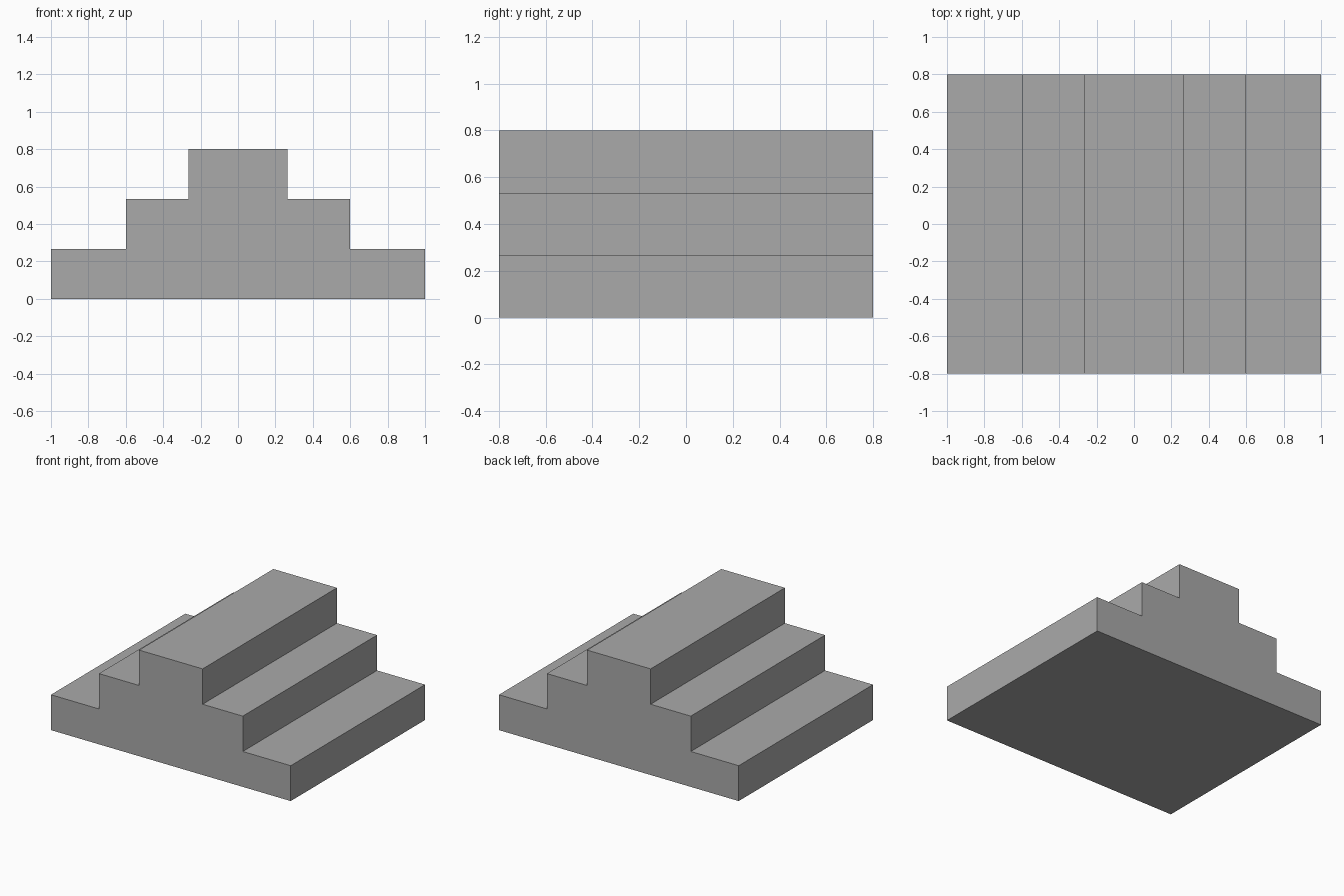
import bpy
import bmesh

if "Cube" in bpy.data.objects:
    bpy.data.objects.remove(bpy.data.objects["Cube"])

# Single grey finish
grey = bpy.data.materials.new("stone_grey")
grey.diffuse_color = (0.40, 0.40, 0.40, 1.0)
grey.use_nodes = True
grey.node_tree.nodes["Principled BSDF"].inputs["Base Color"].default_value = grey.diffuse_color

DEPTH = 1.6
RISE = 0.8 / 3
HALF_WIDTHS = [1.0, 0.6, 0.265]  # from the bottom tier to the top

# Right half of the stepped profile, then its mirror image
right = []
for i, w in enumerate(HALF_WIDTHS):
    right += [(w, i * RISE), (w, (i + 1) * RISE)]
profile = right + [(-x, z) for x, z in reversed(right)]

# Stepped block: profile extruded from front to back
bm = bmesh.new()
front = bm.faces.new([bm.verts.new((x, -DEPTH / 2, z)) for x, z in profile])
result = bmesh.ops.extrude_face_region(bm, geom=[front], use_keep_orig=True)
moved = [v for v in result["geom"] if isinstance(v, bmesh.types.BMVert)]
bmesh.ops.translate(bm, verts=moved, vec=(0, DEPTH, 0))
bmesh.ops.recalc_face_normals(bm, faces=bm.faces)

mesh = bpy.data.meshes.new("double_sided_steps")
bm.to_mesh(mesh)
bm.free()
mesh.materials.append(grey)
steps = bpy.data.objects.new("double_sided_steps", mesh)
bpy.context.collection.objects.link(steps)
